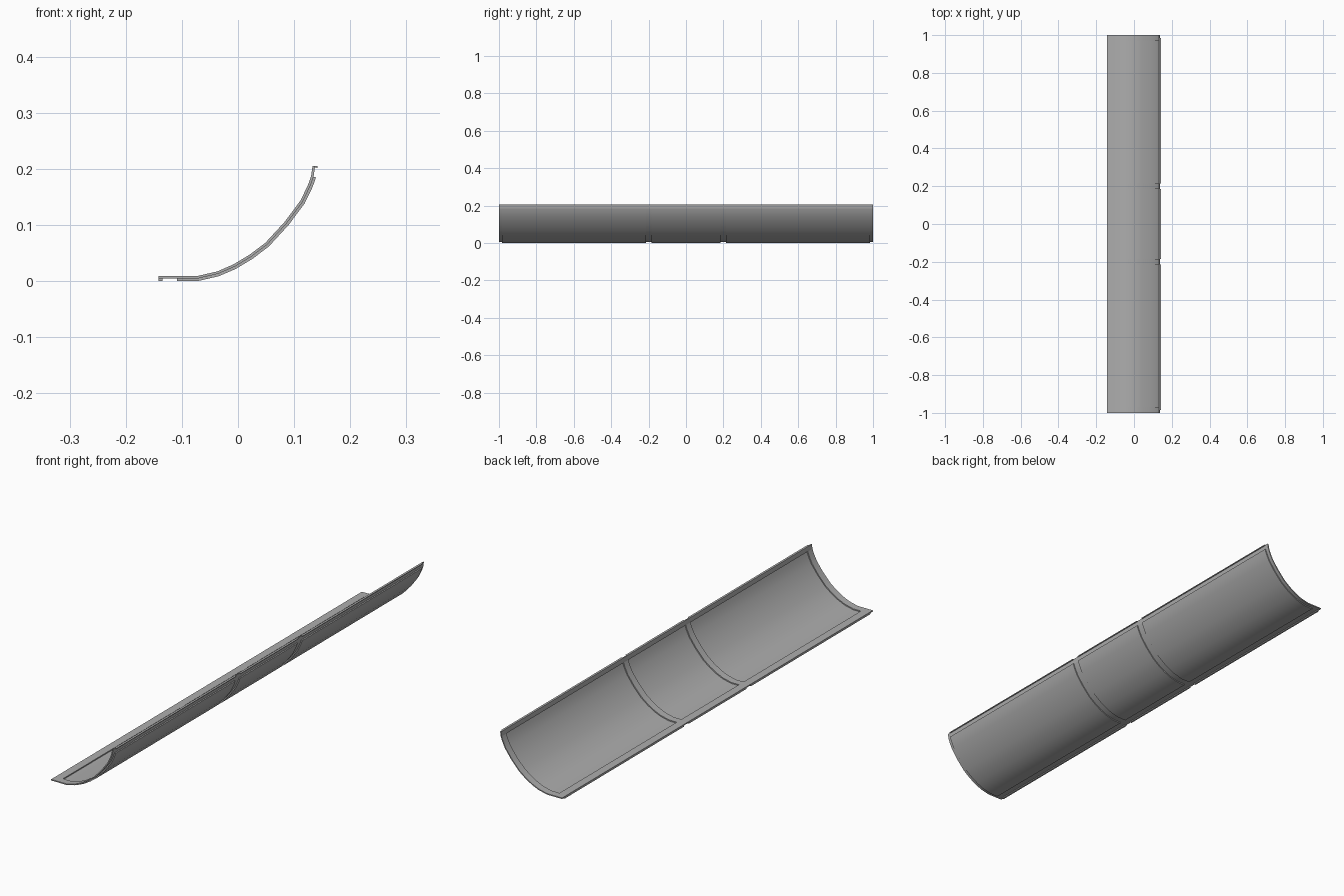
import bpy, bmesh
from mathutils import Vector

cube = bpy.data.objects.get("Cube")
if cube:
    bpy.data.objects.remove(cube)

mat = bpy.data.materials.new("plain grey")
mat.use_nodes = True
grey = (0.42, 0.42, 0.42, 1)
mat.diffuse_color = grey
mat.node_tree.nodes["Principled BSDF"].inputs["Base Color"].default_value = grey

# Convex-side cross-section (x, z), from the flat lower edge to the upright edge
PROFILE = [Vector(p) for p in (
    (-.142, 0), (-.135, 0), (-.109, 0), (-.073, 0), (-.034, .009), (-.004, .022),
    (.026, .040), (.055, .062), (.090, .100), (.119, .139), (.133, .168),
    (.139, .185), (.1415, .202), (.142, .205))]
THICK = 0.009
MID = THICK / 2
LAST = len(PROFILE) - 1


def inward(i):
    """Unit normal of the cross-section towards the concave side."""
    d = PROFILE[min(i + 1, LAST)] - PROFILE[max(i - 1, 0)]
    if i == LAST:
        return Vector((-1, 0))
    return Vector((-d.y, d.x)).normalized()


def add_strip(bm, first, last, y0, y1, low, high):
    """Solid strip along a range of the profile, between two depths."""
    ids = range(first, last + 1)
    section = [PROFILE[i] + inward(i) * low for i in ids]
    section += [PROFILE[i] + inward(i) * high for i in reversed(ids)]
    front = [bm.verts.new((p.x, y0, p.y)) for p in section]
    back = [bm.verts.new((p.x, y1, p.y)) for p in section]
    n, half = len(section), len(section) // 2
    for i in range(n):
        j = (i + 1) % n
        bm.faces.new((front[i], front[j], back[j], back[i]))
    for ring in (front, back):
        for i in range(half - 1):
            bm.faces.new((ring[i], ring[i + 1], ring[n - 2 - i], ring[n - 1 - i]))


def finish(name, bm):
    bmesh.ops.recalc_face_normals(bm, faces=bm.faces)
    mesh = bpy.data.meshes.new(name)
    bm.to_mesh(mesh)
    bm.free()
    mesh.materials.append(mat)
    obj = bpy.data.objects.new(name, mesh)
    bpy.context.collection.objects.link(obj)
    bpy.ops.object.select_all(action="DESELECT")
    obj.select_set(True)
    bpy.context.view_layer.objects.active = obj
    bpy.ops.object.shade_smooth_by_angle(angle=0.5)


# Raised frame on the concave side: long edges, end rims and two ribs
bm = bmesh.new()
add_strip(bm, 0, 2, -1, 1, MID, THICK)
add_strip(bm, LAST - 2, LAST, -1, 1, MID, THICK)
for y0, y1 in ((-1, -.97), (-.215, -.185), (.185, .215), (.97, 1)):
    add_strip(bm, 2, LAST - 2, y0, y1, MID, THICK)
finish("stepped_frame", bm)

# Three curved panels on the convex side, each with thin lips on its long edges
for name, y0, y1 in (("front_panel", -.985, -.215), ("middle_panel", -.185, .185),
                     ("back_panel", .215, .985)):
    bm = bmesh.new()
    add_strip(bm, 2, LAST - 2, y0, y1, 0, MID)
    add_strip(bm, 0, 1, y0, y1, 0, MID)
    add_strip(bm, LAST - 1, LAST, y0, y1, 0, MID)
    finish(name, bm)
